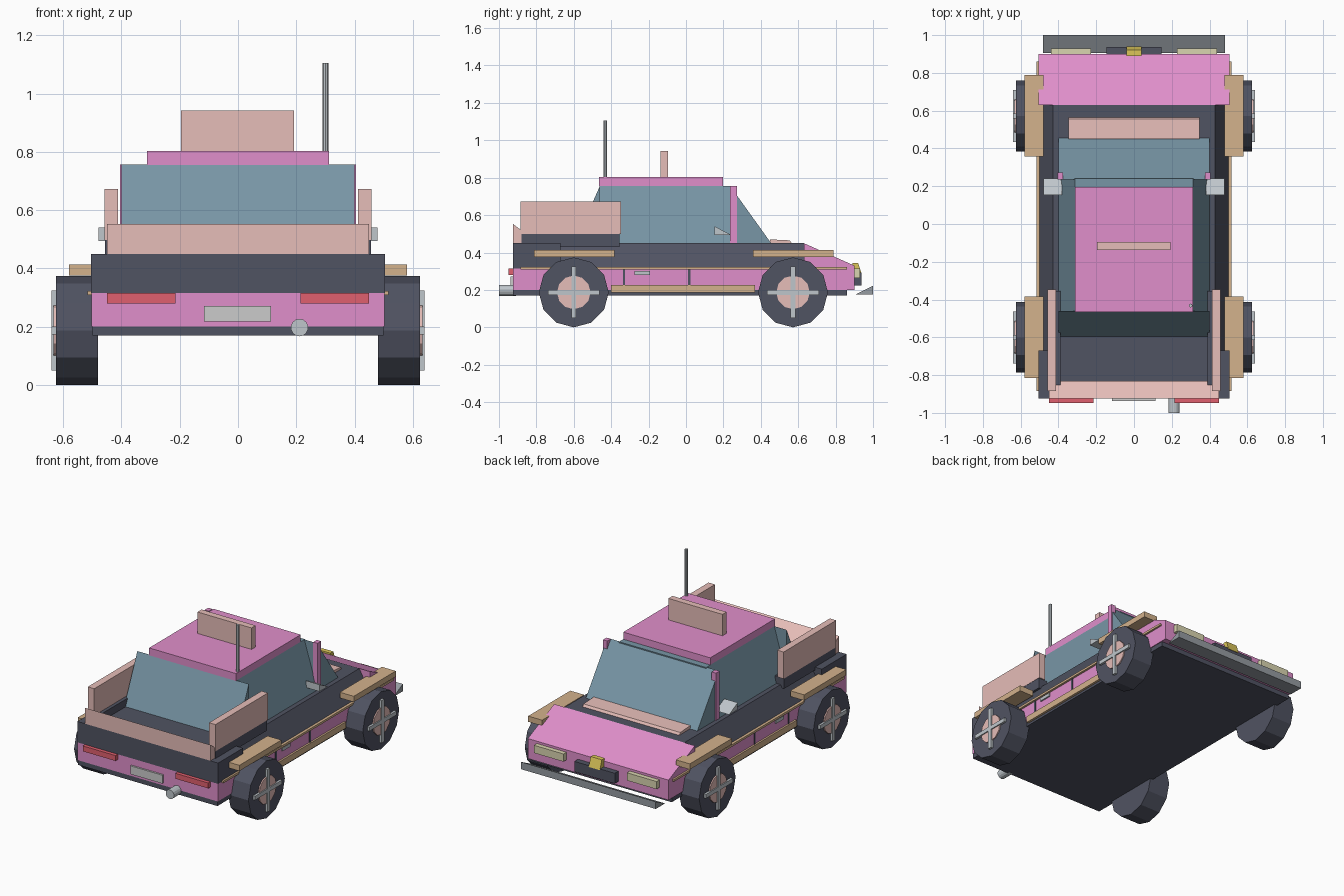
import bpy, bmesh
from math import pi
from mathutils import Matrix, Vector

if "Cube" in bpy.data.objects:
    bpy.data.objects.remove(bpy.data.objects["Cube"])


def mat(name, hexcol):
    m = bpy.data.materials.new(name)
    c = [int(hexcol[i:i + 2], 16) / 255 for i in (0, 2, 4)]
    m.diffuse_color = [((v + 0.055) / 1.055) ** 2.4 for v in c] + [1]
    m.use_nodes = True
    m.node_tree.nodes["Principled BSDF"].inputs["Base Color"].default_value = m.diffuse_color
    return m


PINK, DARK = mat("pink_paint", "E08FCB"), mat("dark_trim", "505362")
GLASS, SALMON = mat("glass", "7896A6"), mat("salmon", "E6BDB8")
TAN, METAL = mat("tan", "D3B28C"), mat("metal", "BFC6CB")
RED, CREAM = mat("red_light", "E0606E"), mat("cream_light", "DAD5B0")
YELLOW, PLATE = mat("yellow", "DCC65A"), mat("plate", "D6D6D2")
BUMPER = mat("bumper_grey", "969CA2")


def finish(name, bm, material):
    bmesh.ops.recalc_face_normals(bm, faces=bm.faces)
    me = bpy.data.meshes.new(name)
    bm.to_mesh(me)
    bm.free()
    me.materials.append(material)
    ob = bpy.data.objects.new(name, me)
    bpy.context.collection.objects.link(ob)
    return ob


def prism(name, profile, axis, a, b, material):
    """Extrude a profile from a to b; axis 'x' takes (y, z), axis 'y' takes (x, z)."""
    bm = bmesh.new()
    pts = [(a, u, v) if axis == 'x' else (u, a, v) for u, v in profile]
    face = bm.faces.new([bm.verts.new(p) for p in pts])
    new = bmesh.ops.extrude_face_region(bm, geom=[face])['geom']
    move = Vector((b - a, 0, 0) if axis == 'x' else (0, b - a, 0))
    bmesh.ops.translate(bm, vec=move, verts=[g for g in new if isinstance(g, bmesh.types.BMVert)])
    return finish(name, bm, material)


def box(name, x, y, z, material):
    return prism(name, [(y[0], z[0]), (y[1], z[0]), (y[1], z[1]), (y[0], z[1])], 'x', x[0], x[1], material)


def cyl(name, centre, r, depth, axis, sides, material):
    bm = bmesh.new()
    bmesh.ops.create_cone(bm, cap_ends=True, segments=sides, radius1=r, radius2=r, depth=depth)
    rot = {'x': Matrix.Rotation(pi / 2, 4, 'Y'), 'y': Matrix.Rotation(pi / 2, 4, 'X'), 'z': Matrix()}[axis]
    bmesh.ops.transform(bm, matrix=Matrix.Translation(centre) @ rot, verts=bm.verts)
    return finish(name, bm, material)


def pair(ob):
    """Mirror a part across the centre plane."""
    ob.modifiers.new("mirror", 'MIRROR').use_axis[0] = True


# Body shell
box("chassis", (-.5, .5), (-.925, .86), (.17, .2), DARK)
box("lower_body", (-.503, .503), (-.925, .63), (.2, .315), PINK)
prism("bonnet", [(.63, .2), (.9, .2), (.9, .33), (.63, .45)], 'x', -.505, .505, PINK)
prism("shoulder", [(-.503, .315), (.503, .315), (.43, .45), (-.43, .45)], 'y', -.68, .63, DARK)
box("tail_block", (-.505, .505), (-.925, -.67), (.315, .45), DARK)

# Cabin
prism("cabin", [(-.4, .45), (.4, .45), (.312, .757), (-.312, .757)], 'y', -.46, .24, GLASS)
prism("windscreen", [(.24, .45), (.455, .45), (.235, .757)], 'x', -.4, .4, GLASS)
prism("rear_window", [(-.595, .45), (-.46, .45), (-.46, .757)], 'x', -.4, .4, GLASS)
box("roof", (-.312, .312), (-.465, .197), (.755, .803), PINK)
pair(box("pillar", (.375, .405), (.235, .272), (.45, .757), PINK))

# Scoops, antenna and rear wings
prism("bonnet_vent", [(.45, .45), (.565, .45), (.555, .465), (.45, .47)], 'x', -.347, .347, SALMON)
box("roof_board", (-.195, .193), (-.137, -.095), (.803, .942), SALMON)
cyl("antenna", (.3, -.432, .953), .01, .304, 'z', 8, METAL)
prism("tail_spoiler", [(-.925, .45), (-.83, .45), (-.83, .48), (-.925, .553)], 'x', -.45, .45, SALMON)
pair(box("wing_base", (.39, .456), (-.88, -.355), (.43, .498), DARK))
pair(box("side_wing", (.412, .458), (-.885, -.347), (.498, .672), SALMON))

# Side trim
pair(box("pinstripe", (.49, .517), (-.885, .86), (.308, .322), TAN))
pair(box("side_skirt", (.49, .515), (-.4, .37), (.185, .226), TAN))
pair(box("door_handle", (.5, .512), (-.275, -.192), (.28, .302), METAL))
for n, y in enumerate((-.332, .017)):
    pair(box(f"door_gap_{n}", (.5, .507), (y - .006, y + .006), (.226, .308), DARK))
pair(prism("mirror", [(.153, .495), (.24, .495), (.153, .54)], 'x', .382, .478, METAL))

# Wheels with hubs, crossed spokes and fenders
for end, y in (("rear", -.6), ("front", .572)):
    c = .187
    pair(cyl(f"{end}_tyre", (.553, y, c), .187, .145, 'x', 12, DARK))
    pair(cyl(f"{end}_hub", (.58, y, c), .09, .106, 'x', 12, SALMON))
    pair(box(f"{end}_spoke_upright", (.61, .64), (y - .013, y + .013), (c - .138, c + .138), METAL))
    pair(box(f"{end}_spoke_level", (.61, .64), (y - .138, y + .138), (c - .013, c + .013), METAL))
    pair(box(f"{end}_fender", (.48, .58), (y - .214, y + .217), (.376, .413), TAN))

# Lights, grille, bumper and tail fittings
prism("bumper", [(.905, .175), (1, .175), (1, .222)], 'x', -.483, .483, BUMPER)
box("grille", (-.145, .145), (.89, .937), (.225, .292), DARK)
prism("badge", [(.89, .285), (.94, .285), (.92, .345), (.89, .345)], 'x', -.04, .04, YELLOW)
pair(box("headlight", (.228, .44), (.89, .93), (.265, .315), CREAM))
pair(box("tail_light", (.215, .45), (-.948, -.92), (.28, .315), RED))
box("number_plate", (-.117, .113), (-.937, -.92), (.217, .271), PLATE)
cyl("exhaust", (.211, -.955, .197), .03, .09, 'y', 14, METAL)
